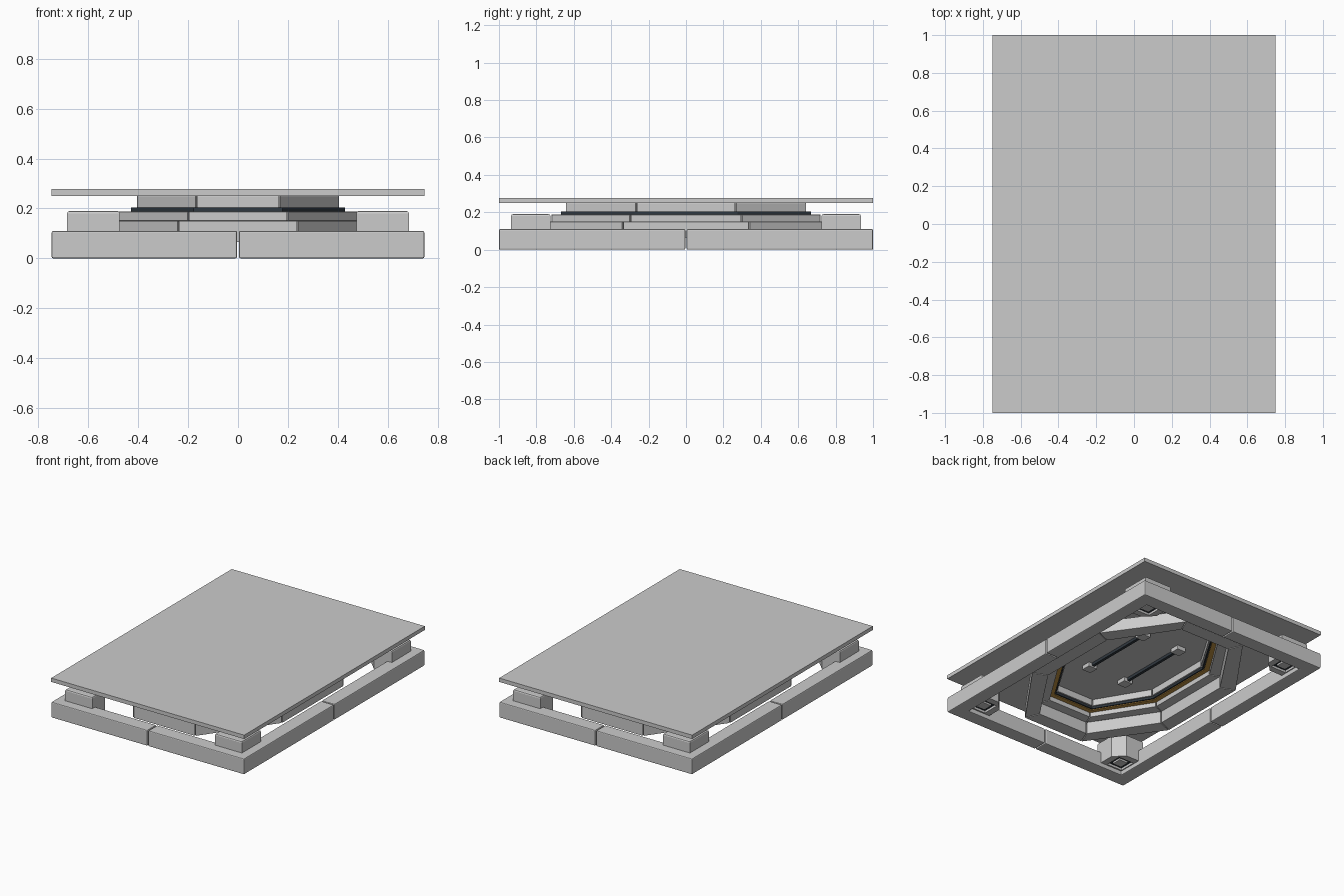
import bpy, bmesh, math
from mathutils import Vector

if "Cube" in bpy.data.objects:
    bpy.data.objects.remove(bpy.data.objects["Cube"])

def material(name, rgb):
    m = bpy.data.materials.new(name)
    m.diffuse_color = (*rgb, 1)
    m.use_nodes = True
    m.node_tree.nodes["Principled BSDF"].inputs["Base Color"].default_value = m.diffuse_color
    return m

DARK = material("dark_metal", (0.03, 0.04, 0.05))
AMBER = material("amber", (0.55, 0.30, 0.06))
T = math.tan(math.pi / 8)

def finish(bm, name, mat=None, bevel=0):
    bmesh.ops.recalc_face_normals(bm, faces=bm.faces)
    me = bpy.data.meshes.new(name)
    bm.to_mesh(me)
    bm.free()
    ob = bpy.data.objects.new(name, me)
    bpy.context.collection.objects.link(ob)
    if mat:
        me.materials.append(mat)
    if bevel:
        b = ob.modifiers.new("bevel", "BEVEL")
        b.width, b.segments, b.limit_method = bevel, 2, "ANGLE"
    return ob

def add_prism(bm, pts, z0, z1):
    lo = [bm.verts.new((x, y, z0)) for x, y in pts]
    hi = [bm.verts.new((x, y, z1)) for x, y in pts]
    bm.faces.new(lo)
    top = bm.faces.new(hi)
    n = len(pts)
    for i in range(n):
        j = (i + 1) % n
        bm.faces.new((lo[i], lo[j], hi[j], hi[i]))
    return top

def prism(name, pts, z0, z1, mat=None, bevel=0):
    bm = bmesh.new()
    add_prism(bm, pts, z0, z1)
    return finish(bm, name, mat, bevel)

def rect(cx, cy, hx, hy):
    return [(cx - hx, cy - hy), (cx + hx, cy - hy), (cx + hx, cy + hy), (cx - hx, cy + hy)]

def octagon(ax, ay):
    q = [(ax, ay * T), (ax * T, ay)]
    q += [(-x, y) for x, y in reversed(q)]
    return [Vector(p) for p in q + [(-x, -y) for x, y in q]]

def ring(name, ax, width, z0, z1, mat=None, gap=0.003, bevel=0.002):
    # eight mitred segments around a stretched octagon
    bm = bmesh.new()
    out, inn = octagon(ax, ax + 0.237), octagon(ax - width, ax + 0.237 - width)
    for i in range(8):
        j = (i + 1) % 8
        d = (out[j] - out[i]).normalized() * gap
        add_prism(bm, [out[i] + d, out[j] - d, inn[j] - d, inn[i] + d], z0, z1)
    return finish(bm, name, mat, bevel)

# top plate
prism("top_plate", rect(0, 0, 0.748, 1.0), 0.25, 0.277)

# stepped octagonal rings
ring("lower_ring", 0.58, 0.10, 0.065, 0.15)
ring("middle_ring", 0.483, 0.07, 0.15, 0.187)
ring("amber_strip", 0.42, 0.04, 0.182, 0.188, AMBER, 0, 0)
ring("dark_ring", 0.43, 0.06, 0.187, 0.203, DARK, 0, 0)
ring("upper_ring", 0.405, 0.045, 0.203, 0.25)

for sx in (-1, 1):
    # dark rails under the plate with end pads
    prism("rail", rect(sx * 0.15, 0, 0.01, 0.26), 0.23, 0.25, DARK)
    for sy in (-1, 1):
        prism("rail_pad", rect(sx * 0.15, sy * 0.27, 0.035, 0.035), 0.22, 0.25, bevel=0.003)

        # L-shaped base frame corner
        g, w = 0.004, 0.10
        ell = [(g, 1), (0.747, 1), (0.747, g), (0.747 - w, g), (0.747 - w, 1 - w), (g, 1 - w)]
        prism("base_corner", [(sx * x, sy * y) for x, y in ell], 0, 0.11, bevel=0.006)

        # corner block with chamfered inner corner and recessed underside
        cx, cy, h, c = 0.58, 0.83, 0.105, 0.07
        pts = [(cx + h, cy + h), (cx - h, cy + h), (cx - h, cy - h + c),
               (cx - h + c, cy - h), (cx + h, cy - h)]
        bm = bmesh.new()
        top = add_prism(bm, [(sx * x, sy * y) for x, y in pts], 0.03, 0.19)
        bmesh.ops.bevel(bm, geom=list(top.edges), offset=0.01, segments=2,
                        affect="EDGES", profile=0.5)
        block = finish(bm, "corner_block")
        cut = prism("recess_cutter", rect(sx * cx, sy * cy, 0.06, 0.06), 0.0, 0.06)
        cut.hide_render = True
        cut.hide_set(True)
        m = block.modifiers.new("recess", "BOOLEAN")
        m.operation, m.object, m.solver = "DIFFERENCE", cut, "EXACT"
        prism("recess_liner", rect(sx * cx, sy * cy, 0.059, 0.059), 0.045, 0.07, DARK)
        prism("foot_pad", rect(sx * cx, sy * cy, 0.035, 0.035), 0.032, 0.06, bevel=0.003)
